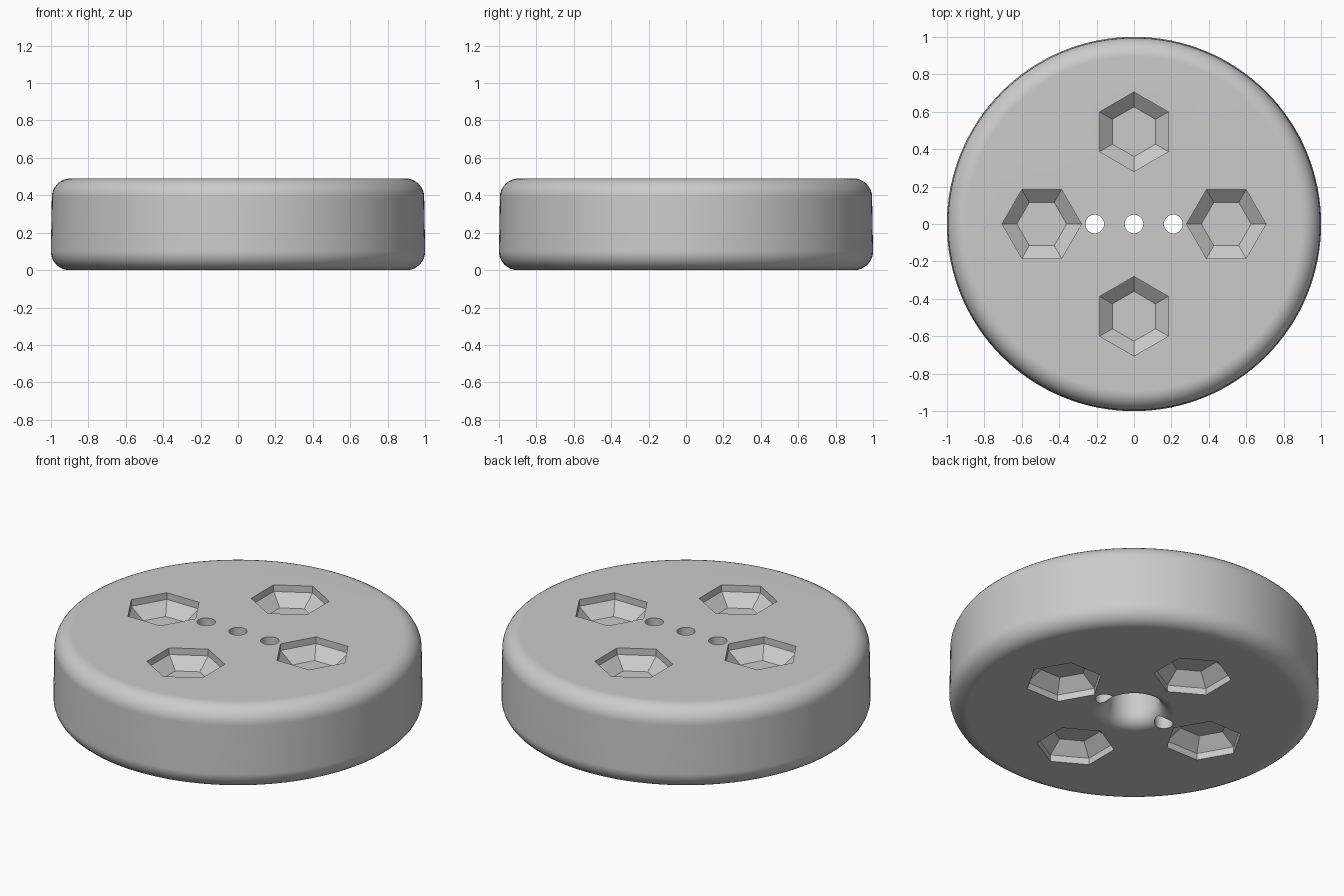
import bpy, bmesh, math
from mathutils import Vector

cube = bpy.data.objects.get("Cube")
if cube:
    bpy.data.objects.remove(cube)

H = 0.49          # wheel thickness
FILLET = 0.1      # outer edge rounding
HUB_R, HUB_FILLET, HUB_DEPTH = 0.14, 0.08, 0.26

grey = bpy.data.materials.new("light_grey")
grey.use_nodes = True
COLOUR = (0.6, 0.6, 0.6, 1)
grey.diffuse_color = COLOUR
grey.node_tree.nodes["Principled BSDF"].inputs["Base Color"].default_value = COLOUR


def make_object(name, bm):
    bmesh.ops.recalc_face_normals(bm, faces=bm.faces)
    mesh = bpy.data.meshes.new(name)
    bm.to_mesh(mesh)
    bm.free()
    mesh.materials.append(grey)
    obj = bpy.data.objects.new(name, mesh)
    bpy.context.collection.objects.link(obj)
    return obj


def arc(cx, cz, r, start, end, steps=8):
    angles = [math.radians(start + (end - start) * i / steps) for i in range(steps + 1)]
    return [(cx + r * math.cos(a), cz + r * math.sin(a)) for a in angles]


def loft(bm, rings):
    """Closed solid through a list of equally sized point rings."""
    loops = [[bm.verts.new(p) for p in ring] for ring in rings]
    for a, b in zip(loops, loops[1:]):
        for i in range(len(a)):
            j = (i + 1) % len(a)
            bm.faces.new((a[i], a[j], b[j], b[i]))
    bm.faces.new(loops[0])
    bm.faces.new(loops[-1])


def ring(cx, cy, z, r, sides, turn=0):
    return [Vector((cx + r * math.cos(turn + math.tau * i / sides),
                    cy + r * math.sin(turn + math.tau * i / sides), z)) for i in range(sides)]


# Wheel body: lathe with rounded rim and a flared hub recess underneath
profile = [(0, HUB_DEPTH), (HUB_R, HUB_DEPTH)]
profile += arc(HUB_R + HUB_FILLET, HUB_FILLET, HUB_FILLET, 180, 270)
profile += arc(1 - FILLET, FILLET, FILLET, -90, 0)
profile += arc(0.995 - FILLET, H - FILLET, FILLET, 0, 90)
profile += [(0, H)]
bm = bmesh.new()
verts = [bm.verts.new((x, 0, z)) for x, z in profile]
edges = [bm.edges.new(pair) for pair in zip(verts, verts[1:])]
bmesh.ops.spin(bm, geom=verts + edges, cent=(0, 0, 0), axis=(0, 0, 1),
               angle=math.tau, steps=128, use_merge=True)
bmesh.ops.remove_doubles(bm, verts=bm.verts, dist=1e-5)
wheel = make_object("wheel_body", bm)

# Cutters: hexagonal pockets on both faces, straight at the rim then tapered
bm = bmesh.new()
for k in range(4):
    turn = k * math.pi / 2
    cx, cy = 0.493 * math.cos(turn), 0.493 * math.sin(turn)
    for face_z, inward in ((H, -1), (0, 1)):
        steps = [(-0.05, 0.212), (0.04, 0.212), (0.105, 0.133)]
        loft(bm, [ring(cx, cy, face_z + inward * d, r, 6, turn) for d, r in steps])
# Cutters: three through holes in a row
for x in (-0.21, 0, 0.21):
    loft(bm, [ring(x, 0, z, 0.05, 32) for z in (-0.1, H + 0.1)])
cutters = make_object("hole_cutters", bm)
cutters.hide_render = True

# Cut the holes and keep the result as plain geometry
mod = wheel.modifiers.new("holes", "BOOLEAN")
mod.operation = "DIFFERENCE"
mod.solver = "EXACT"
mod.object = cutters
bpy.context.view_layer.update()
cut_mesh = bpy.data.meshes.new_from_object(
    wheel.evaluated_get(bpy.context.evaluated_depsgraph_get()))
wheel.modifiers.clear()
wheel.data = cut_mesh
bpy.data.objects.remove(cutters)

# Smooth rim and hub, sharp pocket edges
for obj in bpy.context.selected_objects:
    obj.select_set(False)
wheel.select_set(True)
bpy.context.view_layer.objects.active = wheel
bpy.ops.object.shade_smooth_by_angle(angle=math.radians(30))
weighted = wheel.modifiers.new("weighted_normals", "WEIGHTED_NORMAL")
weighted.keep_sharp = True
